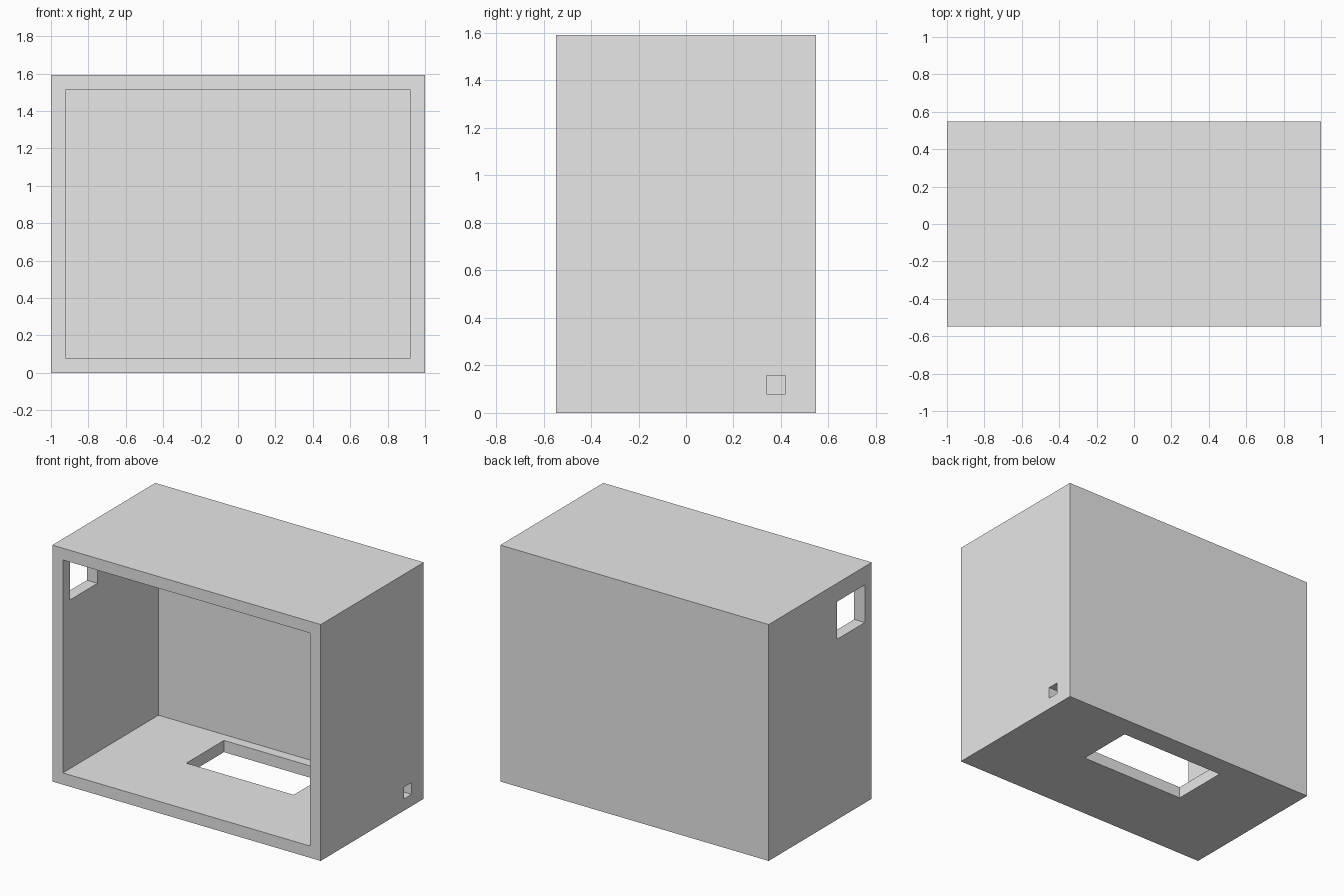
import bpy
import bmesh

cube = bpy.data.objects.get("Cube")
if cube:
    bpy.data.objects.remove(cube, do_unlink=True)

HALF_W, HALF_D, HEIGHT, WALL = 1.0, 0.548, 1.592, 0.079
OVER = 0.2  # how far cutters overshoot the outer faces

grey = bpy.data.materials.new("plain grey")
grey.use_nodes = True
grey.diffuse_color = (0.8, 0.8, 0.8, 1)
grey.node_tree.nodes["Principled BSDF"].inputs["Base Color"].default_value = (0.8, 0.8, 0.8, 1)


def box(name, low, high):
    """Axis-aligned box between two corners."""
    bm = bmesh.new()
    bmesh.ops.create_cube(bm, size=1)
    for v in bm.verts:
        v.co = [h if c > 0 else l for c, l, h in zip(v.co, low, high)]
    mesh = bpy.data.meshes.new(name)
    bm.to_mesh(mesh)
    bm.free()
    mesh.materials.append(grey)
    obj = bpy.data.objects.new(name, mesh)
    bpy.context.collection.objects.link(obj)
    return obj


def cut(target, name, low, high):
    """Subtract a box from the target and discard the cutter."""
    cutter = box(name, low, high)
    cutter.hide_render = True
    mod = target.modifiers.new(name, 'BOOLEAN')
    mod.operation = 'DIFFERENCE'
    mod.solver = 'EXACT'
    mod.object = cutter
    bpy.context.view_layer.objects.active = target
    bpy.ops.object.modifier_apply(modifier=name)
    bpy.data.objects.remove(cutter, do_unlink=True)


# Solid outer body
case = box("open_case", (-HALF_W, -HALF_D, 0), (HALF_W, HALF_D, HEIGHT))

inner = HALF_W - WALL
# Cavity, open at the front
cut(case, "cavity", (-inner, -HALF_D - OVER, WALL), (inner, HALF_D - WALL, HEIGHT - WALL))
# Long slot through the floor
cut(case, "floor_slot", (-0.385, 0.0, -OVER), (0.415, 0.4, OVER))
# Window high in the right-hand (-x) wall, near the front
cut(case, "side_window", (-HALF_W - OVER, -0.475, 1.215), (-inner + 0.05, -0.18, 1.468))
# Small cable hole low in the opposite wall, level with the floor
cut(case, "cable_hole", (inner - 0.05, 0.339, WALL), (HALF_W + OVER, 0.419, 2 * WALL))
